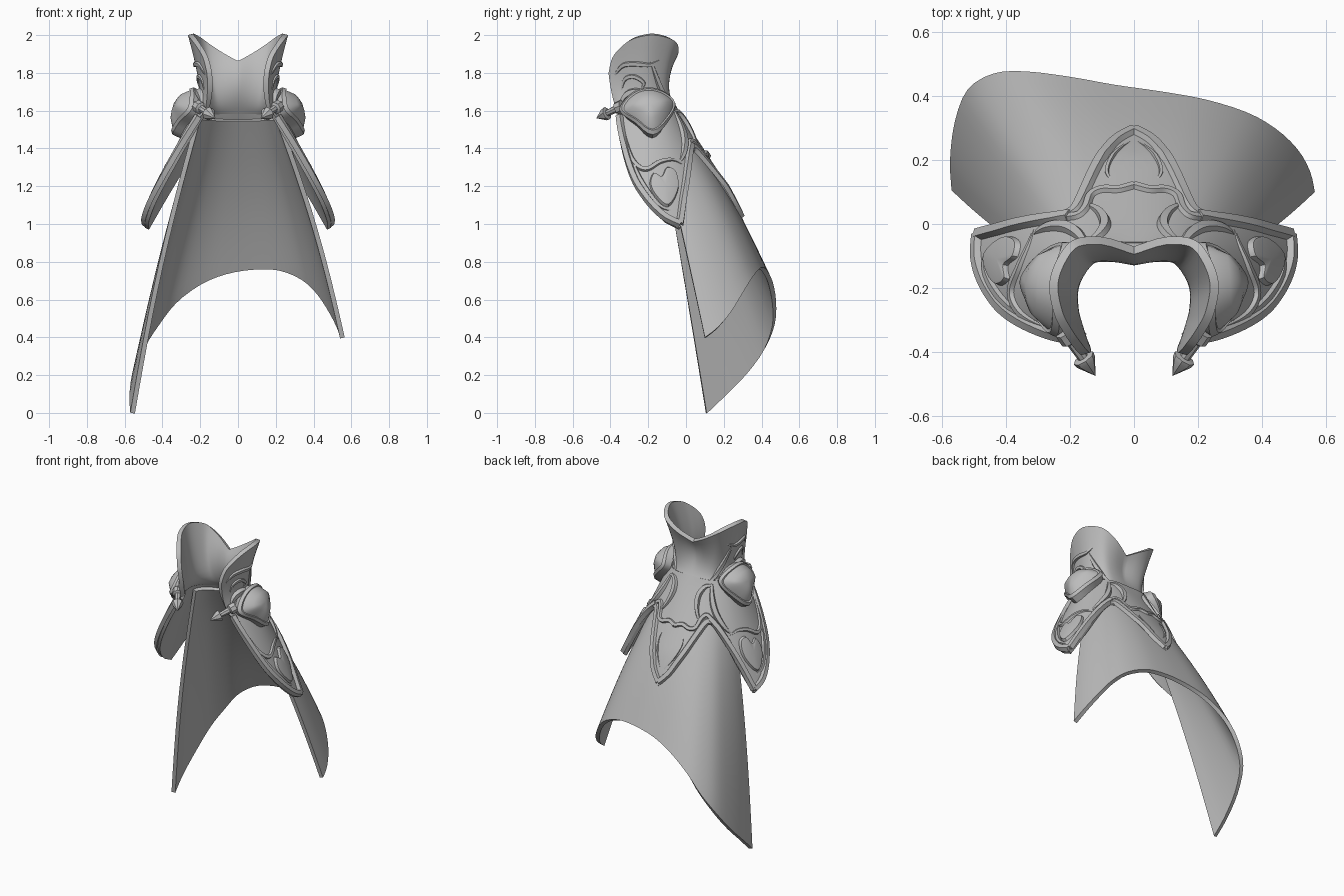
import bpy, bmesh, math
from mathutils import Vector

if "Cube" in bpy.data.objects:
    bpy.data.objects.remove(bpy.data.objects["Cube"])

grey = bpy.data.materials.new("grey_cloth")
grey.diffuse_color = (0.5, 0.5, 0.5, 1)
grey.use_nodes = True
grey.node_tree.nodes["Principled BSDF"].inputs["Base Color"].default_value = grey.diffuse_color


def finish(bm, name, mirror=False, thick=0.0, angle=35):
    me = bpy.data.meshes.new(name)
    bm.to_mesh(me)
    bm.free()
    ob = bpy.data.objects.new(name, me)
    bpy.context.collection.objects.link(ob)
    me.materials.append(grey)
    if mirror:
        ob.modifiers.new("mirror", 'MIRROR').merge_threshold = 0.001
    if thick:
        m = ob.modifiers.new("thickness", 'SOLIDIFY')
        m.thickness, m.offset = thick, -1
    bpy.ops.object.select_all(action='DESELECT')
    ob.select_set(True)
    bpy.context.view_layer.objects.active = ob
    bpy.ops.object.convert(target='MESH')
    bpy.ops.object.shade_smooth_by_angle(angle=math.radians(angle))
    return ob


def spline(pts, n, closed=False):
    """Smooth path through the points, n steps per span."""
    pts = [Vector(p) for p in pts]
    k = len(pts)
    get = (lambda i: pts[i % k]) if closed else (lambda i: pts[max(0, min(k - 1, i))])
    out = []
    for i in range(k if closed else k - 1):
        a, b, c, d = (get(i + j) for j in (-1, 0, 1, 2))
        for s in range(n):
            t = s / n
            out.append(0.5 * (2 * b + (c - a) * t + (2 * a - 5 * b + 4 * c - d) * t * t
                              + (3 * b - a - 3 * c + d) * t ** 3))
    return out if closed else out + [pts[-1]]


def grid(rows, bm=None, closed=False):
    bm = bm or bmesh.new()
    vs = [[bm.verts.new(p) for p in r] for r in rows]
    for r, s in zip(vs, vs[1:]):
        m = len(r)
        for j in range(m if closed else m - 1):
            bm.faces.new((r[j], r[(j + 1) % m], s[(j + 1) % m], s[j]))
    return bm


def normal(f, u, v, e):
    return (f(u, v + 0.002) - f(u, v - 0.002)).cross(f(u + e, v) - f(u - e, v)).normalized()


# Flaring mantle surface: angle from the back, height
def mantle(deg, z):
    a = math.radians(deg)
    r = 0.22 + (1.65 - z) * 0.45
    dent = 0.085 * max(0, min(1, (z - 1.2) / 0.42))
    r -= dent * max(0, math.cos(a)) ** 2
    return Vector((r * math.sin(a), -0.2 + r * math.cos(a), z))


# Collar surface: position along the rim, height fraction
RIM = spline([(0, -.07, 1.85), (.1, -.04, 1.905), (.19, -.05, 1.96), (.24, -.11, 1.99),
              (.265, -.19, 2.0), (.25, -.28, 1.98), (.22, -.34, 1.94), (.185, -.39, 1.88),
              (.165, -.41, 1.80)], 4)
WAIST = spline([(0, -.1, 1.73), (.08, -.09, 1.73), (.145, -.1, 1.73), (.185, -.15, 1.73),
                (.205, -.21, 1.73), (.2, -.28, 1.73), (.185, -.33, 1.72), (.172, -.37, 1.71),
                (.162, -.395, 1.70)], 4)


def collar(s, t):
    x = max(0, min(31.999, s * 32))
    i = int(x)
    top, mid = RIM[i].lerp(RIM[i + 1], x - i), WAIST[i].lerp(WAIST[i + 1], x - i)
    low = mantle(s * 134, 1.6)
    ctrl = 2 * mid - 0.5 * (top + low)
    return low * (1 - t) ** 2 + ctrl * 2 * t * (1 - t) + top * t * t


def ridge(name, f, pts, w=0.02, h=0.016, taper=True, e=0.5, n=6):
    """Raised band lying on a surface."""
    path = spline([(p[0], p[1], 0) for p in pts], n)
    pos = [f(p.x, p.y) for p in path]
    rows = []
    for i, p in enumerate(path):
        nor = normal(f, p.x, p.y, e)
        tan = pos[min(i + 1, len(pos) - 1)] - pos[max(i - 1, 0)]
        side = tan.cross(nor).normalized()
        k = max(0.12, math.sin(math.pi * i / (len(path) - 1)) ** 0.6) if taper else 1
        rows.append([pos[i] + side * w * k * a + nor * (h * k * b - 0.006)
                     for a, b in ((-1, 0), (-.6, 1.2), (.6, 1.2), (1, 0))])
    bm = grid(rows, closed=True)
    bmesh.ops.holes_fill(bm, edges=bm.edges)
    bmesh.ops.recalc_face_normals(bm, faces=bm.faces)
    return finish(bm, name, True)


def plate(name, outline, centre, rings, n=4):
    """Domed shield lying on the mantle; rings are (scale, lift)."""
    path = spline([(p[0], p[1], 0) for p in outline], n, True)
    c = Vector((*centre, 0))
    rows = []
    for s, off in rings:
        row = []
        for p in path:
            q = c.lerp(p, s)
            row.append(mantle(q.x, q.y) + normal(mantle, q.x, q.y, 0.5) * off)
        rows.append(row)
    bm = grid(rows, closed=True)
    bmesh.ops.remove_doubles(bm, verts=bm.verts, dist=0.0005)
    bmesh.ops.recalc_face_normals(bm, faces=bm.faces)
    return finish(bm, name, True)


# Cape: asymmetric hem lofted up to the neck
hem = spline([(-.57, .105, 0), (-.575, .2, .09), (-.56, .32, .21), (-.52, .42, .345),
              (-.44, .47, .47), (-.34, .477, .59), (-.2, .46, .69), (-.06, .435, .745),
              (.08, .415, .768), (.22, .39, .765), (.35, .35, .715), (.44, .30, .635),
              (.51, .235, .53), (.55, .165, .45), (.565, .1, .4)], 3)
rows = []
for i, p in enumerate(hem):
    a = math.radians(-82 + 164 * i / (len(hem) - 1))
    top = Vector((0.225 * math.sin(a), -0.18 + 0.155 * math.cos(a), 1.56))
    out = Vector((math.sin(a), math.cos(a), 0))
    rows.append([p.lerp(top, j / 12) + out * 0.025 * math.sin(math.pi * j / 12) for j in range(13)])
finish(grid(rows), "cape", thick=0.025)

# Mantle with back point and two shoulder wings
EDGE = [(0, 1.02), (7, 1.085), (13.4, 1.17), (25, 1.30), (36, 1.385), (43, 1.39), (50, 1.34),
        (57, 1.25), (65, 1.10), (71, .98), (79, 1.015), (86, 1.07), (93, 1.14), (100, 1.22),
        (107, 1.31), (113, 1.4), (120, 1.48), (127, 1.56), (134, 1.59)]
rows = []
for (a, za), (b, zb) in zip(EDGE, EDGE[1:]):
    for k in range(2):
        d, z = a + (b - a) * k / 2, za + (zb - za) * k / 2
        rows.append([mantle(d, z + (1.63 - z) * j / 12) for j in range(13)])
rows.append([mantle(134, 1.59 + 0.04 * j / 12) for j in range(13)])
finish(grid(rows), "mantle", True, 0.025)

# High open collar
finish(grid([[collar(i / 32, j / 10) for j in range(11)] for i in range(33)]),
       "collar", True, 0.028)

# Raised borders along the mantle edge
ridge("back_point_border", mantle, [(0, 1.045), (7, 1.11), (13.4, 1.195), (25, 1.32), (36, 1.40),
                                    (44, 1.405)], 0.022, 0.018, False)
ridge("wing_back_border", mantle, [(42, 1.42), (50, 1.365), (58, 1.27), (65.5, 1.14), (71, 1.0)],
      0.022, 0.022, False)
ridge("wing_front_border", mantle, [(71, 1.0), (79, 1.035), (86, 1.09), (93, 1.16), (100, 1.24),
                                    (113, 1.42), (126, 1.57)], 0.022, 0.022, False)

# Scrolls and straps on the mantle
ridge("back_scroll", mantle, [(0, 1.36), (9, 1.375), (18, 1.36), (25, 1.37), (31, 1.42),
                              (38, 1.44), (46, 1.40)], 0.016, 0.016, False)
ridge("back_strap", mantle, [(30, 1.39), (24, 1.47), (25, 1.54), (36, 1.59), (50, 1.60)], 0.02, 0.02)
ridge("shoulder_strap", mantle, [(48, 1.62), (46, 1.54), (48, 1.46), (55, 1.38), (62, 1.33)], 0.022, 0.02)
ridge("wing_inner_line", mantle, [(120, 1.54), (112, 1.44), (102, 1.33), (92, 1.29), (80, 1.33),
                                  (68, 1.34), (58, 1.31)], 0.016, 0.016)
ridge("wing_lower_line", mantle, [(112, 1.46), (101, 1.30), (92, 1.19), (83, 1.10), (75, 1.07)], 0.016, 0.016)
ridge("back_point_crease", mantle, [(0, 1.10), (8, 1.19), (13, 1.27), (12, 1.32)], 0.009, 0.01)

# Heart-shaped inlay on each wing
plate("wing_inlay", [(77, 1.09), (85, 1.14), (89, 1.21), (86, 1.27), (80, 1.25), (75, 1.30),
                     (68, 1.28), (68, 1.19)], (78, 1.2), [(1, 0), (.92, .016), (.8, .018), (0, .02)])

# Domed shoulder shield
plate("shoulder_shield", [(86, 1.455), (103, 1.52), (121, 1.58), (118, 1.64), (105, 1.69), (88, 1.705),
                          (70, 1.68), (58, 1.62), (70, 1.53)], (88, 1.595),
      [(1, 0), (1, .045), (.88, .06), (.82, .055), (.5, .09), (.25, .1), (0, .105)])

# Arched mouldings on the collar sides
ridge("shield_arch", collar, [(.92, .12), (.82, .3), (.7, .4), (.56, .4), (.42, .28), (.34, .1)],
      0.022, 0.028, True, 0.01)
ridge("collar_upper_moulding", collar, [(.86, .72), (.74, .78), (.6, .76), (.46, .74), (.36, .8)],
      0.016, 0.016, True, 0.01)
ridge("collar_curl", collar, [(.8, .45), (.72, .6), (.6, .62), (.52, .54), (.56, .46)],
      0.014, 0.014, True, 0.01)
ridge("collar_back_moulding", collar, [(.46, .8), (.38, .6), (.33, .4), (.31, .2), (.28, .02)],
      0.018, 0.016, True, 0.01)

# Front clasps with arrow tips
base, tip = Vector((.215, -.335, 1.625)), Vector((.12, -.475, 1.56))
axis = tip - base
side = axis.cross(Vector((0, 0, 1))).normalized()
up = side.cross(axis).normalized()
rows = []
for t, r in ((0, 0), (0, .034), (.2, .034), (.24, .02), (.58, .017), (.6, .036), (.68, .034), (1, 0)):
    rows.append([base + axis * t + (side * math.cos(k * math.pi / 4) + up * math.sin(k * math.pi / 4)) * r
                 for k in range(8)])
bm = grid(rows, closed=True)
bmesh.ops.remove_doubles(bm, verts=bm.verts, dist=0.0005)
bmesh.ops.recalc_face_normals(bm, faces=bm.faces)
finish(bm, "front_clasp", True)
